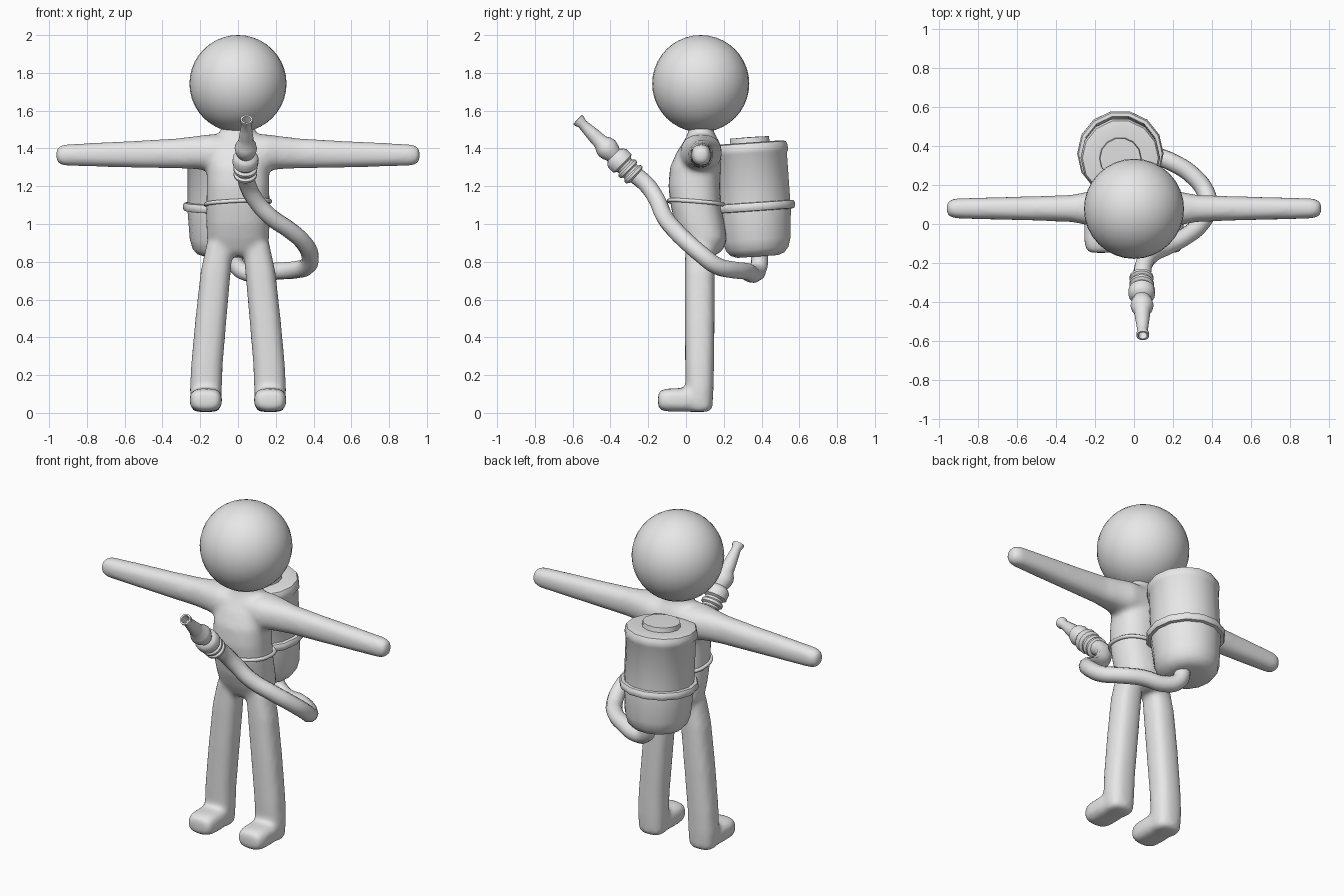
import bpy, bmesh, math
from mathutils import Vector, Matrix

if "Cube" in bpy.data.objects:
    bpy.data.objects.remove(bpy.data.objects["Cube"])

grey = bpy.data.materials.new("plain_grey")
grey.diffuse_color = (0.8, 0.8, 0.8, 1)
grey.use_nodes = True
grey.node_tree.nodes["Principled BSDF"].inputs["Base Color"].default_value = grey.diffuse_color


def finish(ob, angle=40):
    ob.data.materials.clear()
    ob.data.materials.append(grey)
    bpy.ops.object.select_all(action='DESELECT')
    ob.select_set(True)
    bpy.context.view_layer.objects.active = ob
    bpy.ops.object.shade_smooth_by_angle(angle=math.radians(angle))
    return ob


def to_object(name, bm):
    bmesh.ops.recalc_face_normals(bm, faces=bm.faces)
    me = bpy.data.meshes.new(name)
    bm.to_mesh(me)
    bm.free()
    ob = bpy.data.objects.new(name, me)
    bpy.context.collection.objects.link(ob)
    return ob


def loft(bm, rings, u, v, n=24, power=2.0):
    """Closed skin through superellipse rings: (centre, radius along u, radius along v)."""
    loops = []
    for c, ru, rv in rings:
        loop = []
        for i in range(n):
            a = 2 * math.pi * i / n
            ca, sa = math.cos(a), math.sin(a)
            x = math.copysign(abs(ca) ** (2 / power), ca) * ru
            y = math.copysign(abs(sa) ** (2 / power), sa) * rv
            loop.append(bm.verts.new(Vector(c) + Vector(u) * x + Vector(v) * y))
        loops.append(loop)
    for a, b in zip(loops, loops[1:]):
        for i in range(n):
            j = (i + 1) % n
            bm.faces.new((a[i], a[j], b[j], b[i]))
    bm.faces.new(loops[0][::-1])
    bm.faces.new(loops[-1])


def lathe(name, profile, matrix, n, angle=40):
    """Turn a (radius, height) profile around the local z axis."""
    bm = bmesh.new()
    vs = [bm.verts.new((r, 0, h)) for r, h in profile]
    es = [bm.edges.new(p) for p in zip(vs, vs[1:])]
    bmesh.ops.spin(bm, geom=vs + es, cent=(0, 0, 0), axis=(0, 0, 1),
                   angle=2 * math.pi, steps=n, use_merge=True)
    bmesh.ops.remove_doubles(bm, verts=bm.verts, dist=1e-5)
    bmesh.ops.transform(bm, matrix=matrix, verts=bm.verts)
    return finish(to_object(name, bm), angle)


def tube(name, points, radius, cyclic=False):
    """Round tube along a smooth path."""
    cu = bpy.data.curves.new(name, 'CURVE')
    cu.dimensions = '3D'
    cu.bevel_depth, cu.bevel_resolution = radius, 3
    cu.resolution_u, cu.use_fill_caps = 5, True
    sp = cu.splines.new('BEZIER')
    sp.bezier_points.add(len(points) - 1)
    sp.use_cyclic_u = cyclic
    for bp, p in zip(sp.bezier_points, points):
        bp.co = p
        bp.handle_left_type = bp.handle_right_type = 'AUTO'
    ob = bpy.data.objects.new(name, cu)
    bpy.context.collection.objects.link(ob)
    bpy.context.view_layer.objects.active = ob
    ob.select_set(True)
    bpy.ops.object.convert(target='MESH')
    return finish(bpy.context.object, 50)


X, Y, Z = (1, 0, 0), (0, 1, 0), (0, 0, 1)
bm = bmesh.new()

# Torso: height, half width, front y, back y
torso = [(0.83, 0.09, 0.03, 0.15), (0.86, 0.14, 0.0, 0.195), (0.92, 0.165, -0.03, 0.217),
         (1.0, 0.168, -0.06, 0.205), (1.1, 0.168, -0.082, 0.185), (1.2, 0.166, -0.094, 0.18),
         (1.3, 0.165, -0.085, 0.185), (1.38, 0.16, -0.05, 0.185), (1.44, 0.135, -0.01, 0.175),
         (1.48, 0.095, 0.01, 0.15), (1.53, 0.085, 0.02, 0.14)]
loft(bm, [((0, (f + b) / 2, z), w, (b - f) / 2) for z, w, f, b in torso], X, Y, 24, 2.4)

for s in (-1, 1):
    # Arm: distance out, centre height, half depth, half height
    arm = [(0.0, 1.375, 0.11, 0.1), (0.15, 1.378, 0.11, 0.097), (0.22, 1.378, 0.09, 0.088),
           (0.32, 1.374, 0.07, 0.08), (0.5, 1.37, 0.063, 0.073), (0.75, 1.367, 0.057, 0.064),
           (0.92, 1.365, 0.052, 0.057), (0.95, 1.365, 0.042, 0.046), (0.963, 1.365, 0.025, 0.028)]
    loft(bm, [((s * x, 0.08, z), d, h) for x, z, d, h in arm], Y, Z, 20, 2.3)
    # Leg: height, centre x, half width, half depth
    leg = [(0.005, 0.17, 0.06, 0.05), (0.025, 0.17, 0.08, 0.068), (0.12, 0.17, 0.085, 0.074),
           (0.25, 0.165, 0.084, 0.077), (0.5, 0.143, 0.083, 0.08), (0.75, 0.118, 0.08, 0.08),
           (0.9, 0.095, 0.07, 0.075)]
    loft(bm, [((s * x, 0.072, z), w, d) for z, x, w, d in leg], X, Y, 20, 2.5)
    # Foot: y, half width, half height
    foot = [(0.12, 0.07, 0.055), (0.0, 0.086, 0.063), (-0.09, 0.086, 0.062),
            (-0.13, 0.078, 0.055), (-0.148, 0.06, 0.04)]
    loft(bm, [((s * 0.17, y, 0.068), w, h) for y, w, h in foot], X, Z, 20, 3)

# Blend torso and limbs into one soft skin
body = to_object("body", bm)
rm = body.modifiers.new("blend", 'REMESH')
rm.mode, rm.voxel_size = 'VOXEL', 0.014
sm = body.modifiers.new("soften", 'SMOOTH')
sm.factor, sm.iterations = 0.5, 10
bpy.context.view_layer.objects.active = body
body.select_set(True)
for m in ("blend", "soften"):
    bpy.ops.object.modifier_apply(modifier=m)
finish(body, 80)

# Head
bpy.ops.mesh.primitive_uv_sphere_add(segments=32, ring_count=20, radius=0.257,
                                     location=(0, 0.078, 1.743))
bpy.context.object.name = "head"
finish(bpy.context.object, 60)

# Backpack tank with band, rim and lid, leaning slightly forward
place = Matrix.Translation((-0.07, 0.38, 0.828)) @ Matrix.Rotation(math.radians(4), 4, 'X')
lathe("tank", [(0, 0), (0.11, 0), (0.145, 0.012), (0.17, 0.04), (0.185, 0.09), (0.197, 0.24),
               (0.197, 0.54), (0.204, 0.55), (0.204, 0.58), (0.195, 0.6), (0.17, 0.605),
               (0.108, 0.605), (0.105, 0.632), (0, 0.634)], place, 14, 45)
lathe("tank_band", [(0.19, 0.24), (0.215, 0.243), (0.222, 0.255), (0.222, 0.272),
                    (0.215, 0.285), (0.19, 0.288)], place, 14, 50)

# Strap around the waist
strap = []
for i in range(16):
    a = 2 * math.pi * i / 16
    c, s = math.cos(a), math.sin(a)
    x = math.copysign(abs(c) ** 0.83, c) * 0.17
    y = 0.055 + math.copysign(abs(s) ** 0.83, s) * 0.145
    strap.append((x, y, 1.112 + 0.05 * x - 0.08 * (y - 0.05)))
tube("waist_strap", strap, 0.011, True)

# Hose from under the tank to the nozzle
tube("hose", [(-0.03, 0.39, 0.86), (0.0, 0.385, 0.77), (0.08, 0.36, 0.735), (0.2, 0.315, 0.75),
              (0.3, 0.25, 0.757), (0.37, 0.16, 0.78), (0.38, 0.08, 0.84), (0.34, 0.0, 0.91),
              (0.27, -0.06, 0.97), (0.17, -0.115, 1.04), (0.09, -0.155, 1.13),
              (0.05, -0.21, 1.21), (0.04, -0.29, 1.275)], 0.046)

# Nozzle with ridged collar, bulb and hollow tip
start, end = Vector((0.038, -0.265, 1.25)), Vector((0.045, -0.575, 1.555))
aim = (end - start).to_track_quat('Z', 'Y').to_matrix().to_4x4()
lathe("nozzle", [(0, 0), (0.045, 0), (0.062, 0.012), (0.062, 0.026), (0.05, 0.034), (0.05, 0.045),
                 (0.063, 0.053), (0.063, 0.068), (0.05, 0.078), (0.052, 0.09), (0.068, 0.1),
                 (0.068, 0.14), (0.058, 0.155), (0.045, 0.165), (0.055, 0.19), (0.06, 0.215),
                 (0.054, 0.24), (0.04, 0.265), (0.038, 0.3), (0.032, 0.35), (0.026, 0.4),
                 (0.033, 0.418), (0.033, 0.433), (0.023, 0.433), (0.02, 0.38), (0, 0.38)],
      Matrix.Translation(start) @ aim, 16, 40)
